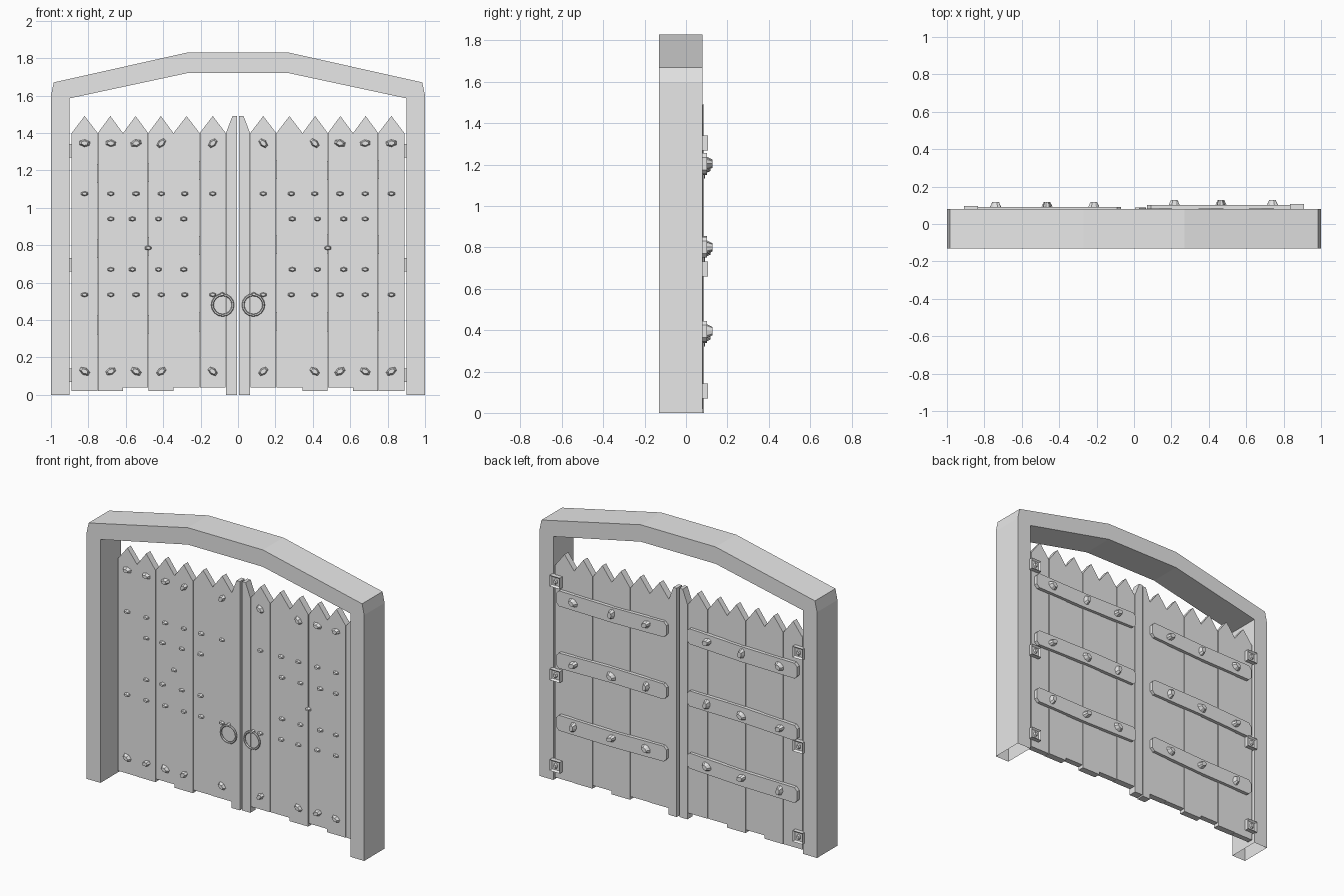
import bpy, bmesh, math
from mathutils import Matrix

if "Cube" in bpy.data.objects:
    bpy.data.objects.remove(bpy.data.objects["Cube"])

grey = bpy.data.materials.new("plain_grey")
grey.diffuse_color = (0.8, 0.8, 0.8, 1)
grey.use_nodes = True
grey.node_tree.nodes["Principled BSDF"].inputs["Base Color"].default_value = grey.diffuse_color


def finish(name, bm):
    bmesh.ops.recalc_face_normals(bm, faces=bm.faces)
    me = bpy.data.meshes.new(name)
    bm.to_mesh(me)
    bm.free()
    me.materials.append(grey)
    ob = bpy.data.objects.new(name, me)
    bpy.context.collection.objects.link(ob)
    return ob


def prism(bm, pts, y0, y1):
    """Extrude an x-z outline from y0 to y1."""
    a = [bm.verts.new((x, y0, z)) for x, z in pts]
    b = [bm.verts.new((x, y1, z)) for x, z in pts]
    bm.faces.new(a)
    bm.faces.new(b[::-1])
    for i in range(len(pts)):
        j = (i + 1) % len(pts)
        bm.faces.new((a[i], b[i], b[j], a[j]))


def stud(bm, x, y, z, w, h, depth, tilt=0, out=-1, sides=6):
    """Faceted nail head standing out from a surface along out*y."""
    m = (Matrix.Translation((x, y + out * depth / 2, z))
         @ Matrix.Rotation(math.radians(tilt), 4, 'Y')
         @ Matrix.Rotation(math.radians(-90 * out), 4, 'X')
         @ Matrix.Diagonal((w, h, 1, 1)))
    bmesh.ops.create_cone(bm, cap_ends=True, segments=sides, radius1=1,
                          radius2=0.6, depth=depth, matrix=m)


# Arched surround, open underneath
outer = [(1, 0), (1, 1.60), (0.985, 1.67), (0.27, 1.83)]
inner = [(0.27, 1.72), (0.90, 1.585), (0.90, 0)]
half = outer, inner
outline = (outer + [(-x, z) for x, z in outer[::-1]]
           + [(-x, z) for x, z in inner[::-1]] + inner)
bm = bmesh.new()
prism(bm, outline, -0.13, 0.08)
feet = [f for f in bm.faces if f.calc_center_median().z < 1e-4]
bmesh.ops.delete(bm, geom=feet, context='FACES_ONLY')
finish("arched_frame", bm)

edges = [0.065, 0.205, 0.345, 0.48, 0.615, 0.75, 0.89]
bottoms = [0.04, 0.04, 0.02, 0.04, 0.02, 0.02]

# Small nail rows: height -> distances from the middle
wide = [0.135, 0.285, 0.41, 0.545, 0.68, 0.82]
narrow = [0.29, 0.425, 0.565, 0.68]
nail_rows = {1.075: wide, 0.94: narrow, 0.785: [0.48],
             0.67: narrow, 0.535: wide}
# Large nails: distance from the middle, tilt at top, tilt at bottom
large_nails = [(0.135, 45, -40), (0.41, 45, 35), (0.545, 15, -30),
               (0.68, -5, 25), (0.82, -5, -30)]

for side, s, front, back in (("left", -1, 0.03, 0.072), ("right", 1, 0.038, 0.082)):
    # Pointed planks
    bm = bmesh.new()
    for i, bottom in enumerate(bottoms):
        a, b = edges[i] + 0.001, edges[i + 1] - 0.001
        step = 0.003 * (i % 2)
        prism(bm, [(s * a, bottom), (s * b, bottom), (s * b, 1.40),
                   (s * (a + b) / 2, 1.49), (s * a, 1.40)],
              front + step, back - step)
    finish(side + "_planks", bm)

    # Meeting stile at the middle
    bm = bmesh.new()
    prism(bm, [(s * 0.006, 0), (s * 0.064, 0), (s * 0.064, 1.40),
               (s * 0.03, 1.49), (s * 0.006, 1.49)], front - 0.003, back + 0.005)
    finish(side + "_meeting_stile", bm)

    # Front nails
    bm = bmesh.new()
    for z, row in nail_rows.items():
        for x in row:
            stud(bm, s * x, front + 0.003, z, 0.021, 0.013, 0.018)
    for x, top_tilt, bottom_tilt in large_nails:
        stud(bm, s * x, front + 0.003, 1.345, 0.032, 0.020, 0.022, s * top_tilt)
        stud(bm, s * x, front + 0.003, 0.125, 0.032, 0.020, 0.022, s * bottom_tilt)
    finish(side + "_front_nails", bm)

    # Back straps, gently bowed, with clipped ends
    straps, bolts = bmesh.new(), bmesh.new()
    for k, z in enumerate((1.205, 0.80, 0.395)):
        x0, x1 = 0.07, 0.865
        fall = 0.03 if s < 0 else 0.0
        mid = -0.006 if k != 1 else 0.006
        up = [(x0, 0.03), (x0 + 0.02, 0.05), (0.46, 0.05 + mid),
              (x1 - 0.02, 0.05), (x1, 0.03)]
        low = [(x1, -0.03), (x1 - 0.02, -0.05), (0.46, -0.05 + mid),
               (x0 + 0.02, -0.05), (x0, -0.03)]
        pts = [(s * x, z + dz - fall * (x - x0)) for x, dz in up + low]
        prism(straps, pts, back - 0.004, back + 0.02)
        # Strap bolts
        for j, x in enumerate((0.215, 0.465, 0.74)):
            stud(bolts, s * x, back + 0.019, z - fall * (x - x0), 0.034, 0.023,
                 0.027, (30, 80, -35)[(j + k) % 3], 1, 8)
    finish(side + "_back_straps", straps)
    finish(side + "_strap_bolts", bolts)

    # Hinges with a recessed face and a raised pin
    bm = bmesh.new()
    for z in (1.305, 0.695, 0.105):
        prism(bm, [(s * 0.835, z - 0.036), (s * 0.908, z - 0.036),
                   (s * 0.908, z + 0.036), (s * 0.835, z + 0.036)],
              back - 0.01, back + 0.025)
    bmesh.ops.recalc_face_normals(bm, faces=bm.faces)
    caps = [f for f in bm.faces if f.normal.y > 0.9]
    bmesh.ops.inset_individual(bm, faces=caps, thickness=0.014, depth=-0.012)
    for z in (1.305, 0.695, 0.105):
        stud(bm, s * 0.872, back + 0.01, z, 0.015, 0.02, 0.015, 0, 1, 8)
    finish(side + "_hinges", bm)

    # Ring pull
    bpy.ops.mesh.primitive_torus_add(
        major_segments=16, minor_segments=6, major_radius=0.055, minor_radius=0.007,
        location=(s * 0.082, front - 0.012, 0.48), rotation=(math.pi / 2, 0, 0))
    ring = bpy.context.object
    ring.name = side + "_ring_pull"
    ring.data.materials.append(grey)

    # Ring holder
    bm = bmesh.new()
    stud(bm, s * 0.085, front + 0.002, 0.537, 0.014, 0.012, 0.026)
    finish(side + "_ring_holder", bm)
